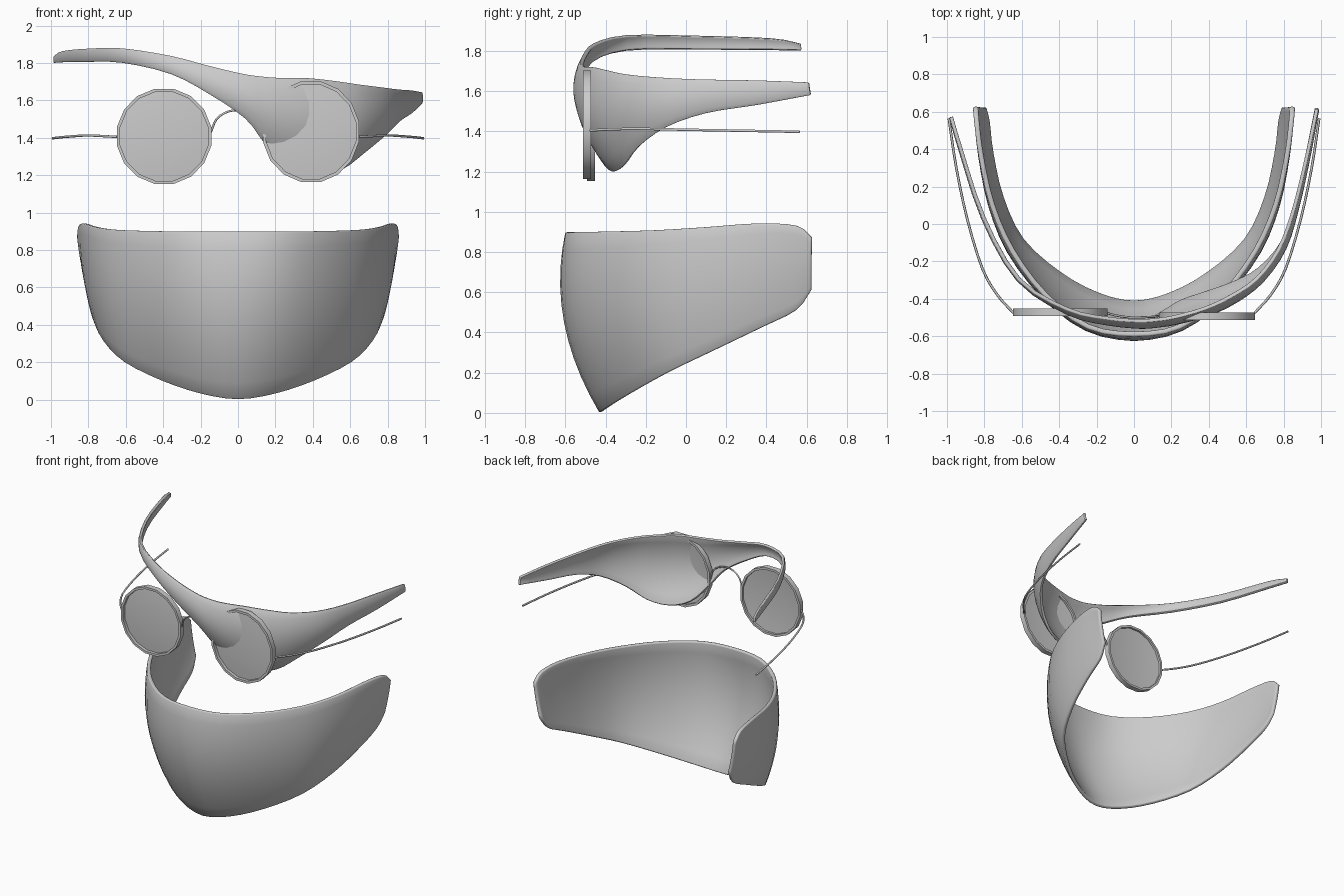
import bpy, bmesh, math
from mathutils import Vector

if "Cube" in bpy.data.objects:
    bpy.data.objects.remove(bpy.data.objects["Cube"])


def spline(pts, n):
    """Smooth curve through the points, n steps per span."""
    p = [Vector(q) for q in pts]
    p = [2 * p[0] - p[1]] + p + [2 * p[-1] - p[-2]]
    out = []
    for i in range(1, len(p) - 2):
        a, b, c, d = p[i - 1:i + 3]
        for k in range(n):
            t = k / n
            out.append(0.5 * (2 * b + (c - a) * t + (2 * a - 5 * b + 4 * c - d) * t * t
                              + (3 * b - a - 3 * c + d) * t ** 3))
    return out + [p[-2]]


def finish(ob, angle=40):
    bpy.ops.object.select_all(action='DESELECT')
    bpy.context.view_layer.objects.active = ob
    ob.select_set(True)
    bpy.ops.object.shade_smooth_by_angle(angle=math.radians(angle))


def add_mesh(name, verts, faces):
    me = bpy.data.meshes.new(name)
    me.from_pydata([tuple(v) for v in verts], [], faces)
    ob = bpy.data.objects.new(name, me)
    bpy.context.collection.objects.link(ob)
    return ob


def shell(name, low, high, bulge_mid, bulge_end, thick, n=3, rows=10):
    """Curved sheet between two edge curves, bulged outward and thickened inward."""
    lo, hi = spline(low, n), spline(high, n)
    verts, faces = [], []
    for i, (a, b) in enumerate(zip(lo, hi)):
        k0, k1 = max(i - 1, 0), min(i + 1, len(lo) - 1)
        t = (lo[k1] + hi[k1]) - (lo[k0] + hi[k0])
        out = Vector((t.y, -t.x, 0)).normalized()
        w = abs(2 * i / (len(lo) - 1) - 1)
        bulge = (bulge_mid + (bulge_end - bulge_mid) * w) * (b - a).length
        for j in range(rows + 1):
            v = j / rows
            verts.append(a.lerp(b, v) + out * (4 * v * (1 - v) * bulge))
    r = rows + 1
    for i in range(len(lo) - 1):
        for j in range(rows):
            faces.append((i * r + j, (i + 1) * r + j, (i + 1) * r + j + 1, i * r + j + 1))
    ob = add_mesh(name, verts, faces)
    s = ob.modifiers.new("thickness", 'SOLIDIFY')
    s.thickness, s.offset = thick, -1
    b = ob.modifiers.new("round_edges", 'BEVEL')
    b.width, b.segments, b.limit_method = thick * 0.3, 2, 'ANGLE'
    b.angle_limit = math.radians(50)
    finish(ob, 50)
    return ob


def lathe(name, profile, centre, sx, sz, closed, sides=16):
    """Revolve (radius, y) profile about the y axis."""
    m = len(profile)
    verts, faces = [], []
    for i in range(sides):
        a = 2 * math.pi * (i + 0.5) / sides
        for r, y in profile:
            verts.append((centre[0] + sx * r * math.cos(a), centre[1] + y,
                          centre[2] + sz * r * math.sin(a)))
    for i in range(sides):
        k = (i + 1) % sides
        for j in range(m if closed else m - 1):
            l = (j + 1) % m
            faces.append((i * m + j, i * m + l, k * m + l, k * m + j))
    ob = add_mesh(name, verts, faces)
    bm = bmesh.new()
    bm.from_mesh(ob.data)
    bmesh.ops.remove_doubles(bm, verts=bm.verts, dist=1e-5)
    bmesh.ops.recalc_face_normals(bm, faces=bm.faces)
    bm.to_mesh(ob.data)
    bm.free()
    finish(ob)


def wire(name, pts, radius=0.008):
    cu = bpy.data.curves.new(name, 'CURVE')
    cu.dimensions, cu.bevel_depth, cu.bevel_resolution = '3D', radius, 1
    cu.use_fill_caps = True
    path = spline(pts, 3)
    sp = cu.splines.new('POLY')
    sp.points.add(len(path) - 1)
    for q, p in zip(sp.points, path):
        q.co = (*p, 1)
    ob = bpy.data.objects.new(name, cu)
    bpy.context.collection.objects.link(ob)


def both(half):
    return [(-x, y, z) for x, y, z in half[:0:-1]] + half


# Lower face mask
mask_top = [(0, -.6, .9), (.25, -.56, .9), (.48, -.39, .903), (.66, -.15, .91),
            (.77, .1, .925), (.83, .36, .943), (.855, .55, .93), (.862, .625, .87)]
mask_low = [(0, -.43, 0), (.2, -.385, .03), (.41, -.27, .1), (.61, -.09, .2),
            (.72, .14, .31), (.775, .38, .425), (.795, .55, .51), (.812, .625, .61)]
shell("face_mask", both(mask_low), both(mask_top), 0.1, 0.02, 0.027)

# Eye patch with slanted strap
patch_low = [(-.985, .57, 1.8), (-.94, .42, 1.803), (-.81, .03, 1.805), (-.62, -.3, 1.8),
             (-.36, -.48, 1.74), (-.15, -.53, 1.63), (.04, -.53, 1.5), (.14, -.485, 1.37),
             (.25, -.42, 1.25), (.4, -.37, 1.2), (.55, -.315, 1.225), (.68, -.24, 1.32),
             (.8, -.1, 1.42), (.87, .1, 1.49), (.93, .35, 1.53), (.985, .62, 1.58)]
patch_top = [(-.985, .57, 1.838), (-.94, .42, 1.865), (-.81, .03, 1.878), (-.62, -.3, 1.88),
             (-.36, -.46, 1.84), (-.15, -.51, 1.785), (.02, -.525, 1.745), (.12, -.52, 1.73),
             (.22, -.505, 1.722), (.38, -.46, 1.72), (.52, -.395, 1.705), (.66, -.3, 1.685),
             (.78, -.14, 1.67), (.86, .07, 1.66), (.93, .35, 1.655), (.985, .61, 1.645)]
shell("eye_patch", patch_low, patch_top, 0.145, 0.09, 0.02, rows=8)

# Round glasses: rims and inset lenses
rim = [(.257, -.02), (.257, .02), (.24, .02), (.24, -.02)]
lens = [(0, -.008), (.1, -.006), (.18, -.002), (.245, .004)]
for side, centre, sx, sz in (("left", (-.395, -.473, 1.408), 1, 1.01),
                             ("right", (.39, -.492, 1.433), 1.02, 1.07)):
    lathe(side + "_rim", rim, centre, sx, sz, True)
    lathe(side + "_lens", lens, centre, sx, sz, False)

# Glasses bridge and temples
wire("bridge", [(-.145, -.475, 1.43), (-.115, -.485, 1.5), (-.06, -.495, 1.538),
                (0, -.5, 1.548), (.06, -.498, 1.538), (.115, -.495, 1.5), (.135, -.49, 1.43)],
     0.006)
for name, s in (("left_temple", -1), ("right_temple", 1)):
    wire(name, [(s * .645, -.475, 1.405), (s * .73, -.38, 1.41), (s * .81, -.24, 1.413),
                (s * .89, .02, 1.408), (s * .95, .3, 1.403), (s * .99, .565, 1.398)], 0.007)
